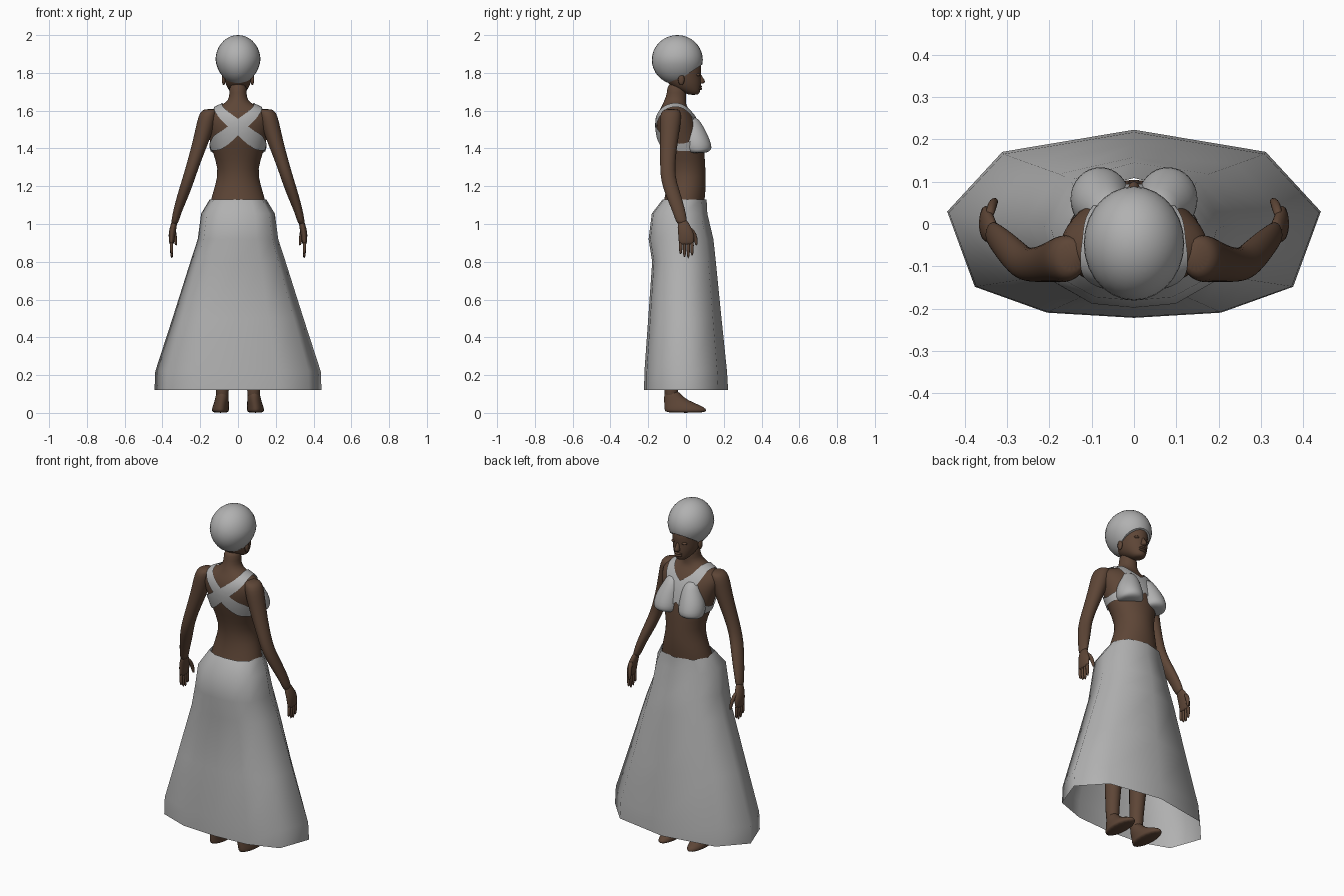
import bpy, bmesh, math
from mathutils import Vector
from mathutils.bvhtree import BVHTree

skin = bpy.data.materials.new("skin")
skin.diffuse_color = (0.11, 0.06, 0.037, 1)
cloth = bpy.data.materials.new("cloth_grey")
cloth.diffuse_color = (0.44, 0.44, 0.44, 1)


def finish(name, bm, mat=cloth, subsurf=0):
    bmesh.ops.recalc_face_normals(bm, faces=bm.faces[:])
    for f in bm.faces:
        f.smooth = True
    me = bpy.data.meshes.new(name)
    bm.to_mesh(me)
    bm.free()
    ob = bpy.data.objects.new(name, me)
    bpy.context.collection.objects.link(ob)
    me.materials.append(mat)
    if subsurf:
        mod = ob.modifiers.new("smooth", 'SUBSURF')
        mod.levels = mod.render_levels = subsurf
    return ob


def bridge(bm, rings, closed=True):
    n = len(rings[0])
    for a, b in zip(rings, rings[1:]):
        for i in range(n if closed else n - 1):
            j = (i + 1) % n
            bm.faces.new((a[i], a[j], b[j], b[i]))


def loft(name, rings, mat=skin, side=1, n=16, subsurf=1):
    """Stack of horizontal ellipses: (x, y_back, y_front, z, half_width)."""
    bm = bmesh.new()
    loops = []
    for x, y0, y1, z, rx in rings:
        loops.append([bm.verts.new((x * side + rx * math.cos(t),
                                    (y0 + y1) / 2 + (y1 - y0) / 2 * math.sin(t), z))
                      for t in [2 * math.pi * k / n for k in range(n)]])
    bridge(bm, loops)
    bm.faces.new(loops[0])
    bm.faces.new(loops[-1])
    return finish(name, bm, mat, subsurf)


def ellipsoid(name, loc, rad, mat=skin, u=12, v=8):
    bm = bmesh.new()
    bmesh.ops.create_uvsphere(bm, u_segments=u, v_segments=v, radius=1)
    for vert in bm.verts:
        vert.co = Vector([c * r + o for c, r, o in zip(vert.co, rad, loc)])
    return finish(name, bm, mat)


# Torso and neck
torso = loft("torso", [
    (0, -.10, .00, 1.75, .046), (0, -.10, .00, 1.69, .045),
    (0, -.115, .00, 1.655, .05), (0, -.125, .00, 1.63, .085),
    (0, -.14, .02, 1.605, .150), (0, -.155, .045, 1.57, .180),
    (0, -.16, .07, 1.52, .172), (0, -.15, .088, 1.45, .152),
    (0, -.13, .098, 1.39, .139), (0, -.10, .104, 1.29, .102),
    (0, -.10, .107, 1.21, .119), (0, -.115, .100, 1.13, .146),
    (0, -.14, .09, 1.04, .160), (0, -.14, .09, .95, .155), (0, -.09, .05, .88, .12)], n=24)

# Head, nose and lips
loft("head", [
    (0, .015, .062, 1.683, .022), (0, -.01, .075, 1.695, .038),
    (0, -.07, .078, 1.72, .057), (0, -.10, .082, 1.75, .069),
    (0, -.12, .078, 1.785, .076), (0, -.13, .084, 1.81, .078),
    (0, -.14, .080, 1.85, .08), (0, -.13, .06, 1.91, .075), (0, -.09, .01, 1.95, .04)], n=20)
loft("nose", [(0, .055, .076, 1.80, .008), (0, .055, .090, 1.775, .011),
              (0, .055, .108, 1.752, .017), (0, .055, .092, 1.742, .015)], n=10)
for i, z in enumerate((1.728, 1.716)):
    ellipsoid(("upper_lip", "lower_lip")[i], (0, .072, z), (.024, .014, .007))

# Rounded hair, narrower towards the nape, cut along a sloping hairline
bm = bmesh.new()
bmesh.ops.create_uvsphere(bm, u_segments=28, v_segments=18, radius=1)
for v in bm.verts:
    taper = 1 - .12 * max(0, -v.co.z)
    v.co = Vector((v.co.x * .119 * taper, v.co.y * .135 - .046, v.co.z * .131 + 1.869))
bmesh.ops.bisect_plane(bm, geom=bm.verts[:] + bm.edges[:] + bm.faces[:],
                       plane_co=(0, 0, 1.788), plane_no=(0, -.65, 1), clear_inner=True)
bmesh.ops.holes_fill(bm, edges=[e for e in bm.edges if e.is_boundary], sides=0)
hair = finish("hair", bm)
bpy.context.view_layer.objects.active = hair
hair.select_set(True)
bpy.ops.object.shade_smooth_by_angle(angle=math.radians(40))

for s, tag in ((1, "right"), (-1, "left")):
    ellipsoid(tag + "_ear", (s * .076, -.025, 1.765), (.010, .017, .030))
    ellipsoid(tag + "_eye", (s * .033, .063, 1.79), (.016, .012, .008))

    # Arm, tapering from shoulder to wrist
    loft(tag + "_arm", [
        (.145, -.115, -.04, 1.610, .035), (.157, -.135, -.025, 1.59, .046),
        (.166, -.14, -.025, 1.55, .050), (.184, -.138, -.035, 1.48, .047),
        (.209, -.138, -.048, 1.40, .041), (.236, -.138, -.056, 1.32, .036),
        (.258, -.136, -.056, 1.25, .034), (.278, -.122, -.038, 1.19, .033),
        (.302, -.095, -.016, 1.12, .029), (.326, -.065, .002, 1.05, .022),
        (.338, -.048, .010, .99, .019)], side=s)
    # Hand, fingers and thumb
    loft(tag + "_palm", [
        (.332, -.045, .003, 1.03, .014), (.344, -.046, .030, .98, .019),
        (.350, -.043, .046, .945, .019), (.352, -.040, .044, .905, .014),
        (.352, -.038, .040, .89, .010)], side=s, n=12)
    for k, tip in enumerate((.838, .820, .815, .830)):
        y = -.028 + k * .020
        loft(f"{tag}_finger_{k + 1}", [
            (.352, y - .011, y + .011, .91, .011), (.352, y - .010, y + .010, .87, .010),
            (.350, y - .007, y + .007, tip, .007)], side=s, n=8)
    loft(tag + "_thumb", [
        (.342, .005, .032, .985, .012), (.336, .030, .060, .945, .012),
        (.330, .043, .063, .91, .010), (.328, .048, .062, .885, .006)], side=s, n=8)

    # Leg and foot
    loft(tag + "_leg", [
        (.078, -.12, .075, .98, .076), (.082, -.11, .07, .85, .076),
        (.085, -.10, .05, .70, .062), (.085, -.095, .02, .55, .048),
        (.086, -.12, -.01, .40, .050), (.084, -.12, -.03, .25, .041),
        (.083, -.118, -.043, .13, .036), (.083, -.112, -.04, .06, .033)], side=s)
    loft(tag + "_foot", [
        (.083, -.112, -.050, .13, .029), (.084, -.118, -.015, .08, .036),
        (.088, -.117, .045, .053, .040), (.092, -.117, .10, .030, .045),
        (.093, -.115, .112, .014, .046), (.093, -.112, .108, .0, .044)], side=s)

    # Bust cup, sloping up into the strap
    loft(tag + "_cup", [
        (.080, .02, .095, 1.375, .054), (.080, .0, .127, 1.383, .067),
        (.080, -.02, .140, 1.402, .073), (.079, -.02, .130, 1.44, .073),
        (.072, -.02, .110, 1.485, .063), (.060, -.02, .085, 1.53, .050),
        (.062, -.03, .055, 1.572, .032)], mat=cloth, side=s)


# Crossed straps hugging the torso: chest, shoulder, back, side (x, y, z, width)
tree = BVHTree.FromObject(torso, bpy.context.evaluated_depsgraph_get())
path = [(-.10, .09, 1.42, .08), (-.04, .09, 1.48, .10), (.03, .075, 1.53, .09), (.08, .035, 1.585, .06),
        (.10, -.04, 1.625, .046), (.095, -.12, 1.60, .05), (.05, -.16, 1.555, .06),
        (0, -.165, 1.515, .066), (-.06, -.155, 1.465, .075), (-.115, -.12, 1.428, .08),
        (-.15, -.05, 1.405, .04), (-.145, .03, 1.41, .05), (-.12, .07, 1.415, .07)]
path = [Vector(p) for p in path]


def spline(pts, steps=6):
    out = []
    ext = [2 * pts[0] - pts[1]] + pts + [2 * pts[-1] - pts[-2]]
    for a, b, c, d in zip(ext, ext[1:], ext[2:], ext[3:]):
        for t in [k / steps for k in range(steps)]:
            out.append(.5 * (2 * b + (c - a) * t + (2 * a - 5 * b + 4 * c - d) * t * t
                             + (3 * b - a - 3 * c + d) * t ** 3))
    return out + [pts[-1]]


for s, tag in ((1, "right"), (-1, "left")):
    pts = spline(path)
    bm = bmesh.new()
    rows = []
    for i, p in enumerate(pts):
        tan = (pts[min(i + 1, len(pts) - 1)] - pts[max(i - 1, 0)]).xyz
        co, no, _, _ = tree.find_nearest(p.xyz)
        across = no.cross(tan).normalized()
        row = []
        for k in range(7):
            q, qn, _, _ = tree.find_nearest(co + across * p.w * (k / 6 - .5))
            q = q + qn * .007
            row.append(bm.verts.new((q.x * s, q.y, q.z)))
        rows.append(row)
    bridge(bm, rows, closed=False)
    # make the cloth face away from the body
    strap = finish(tag + "_strap", bm)
    if sum(f.normal.dot(f.center - Vector((0, -.03, f.center.z))) for f in strap.data.polygons) < 0:
        strap.data.flip_normals()

# Ten-sided flared skirt, open at waist and hem
half = [(0, 1), (.705, .765), (1, .13), (.852, -.67), (.466, -.945), (0, -1)]
outline = half + [(-x, y) for x, y in half[-2:0:-1]]
bm = bmesh.new()
rings = []
for z, rx, y0, y1 in [(1.13, .150, -.124, .109), (1.055, .195, -.181, .113),
                      (.92, .213, -.198, .145), (.80, .252, -.179, .158),
                      (.50, .347, -.200, .188), (.22, .438, -.220, .217), (.12, .442, -.222, .223)]:
    rings.append([bm.verts.new((x * rx, (y0 + y1) / 2 + y * (y1 - y0) / 2, z)) for x, y in outline])
bridge(bm, rings)
finish("skirt", bm)
